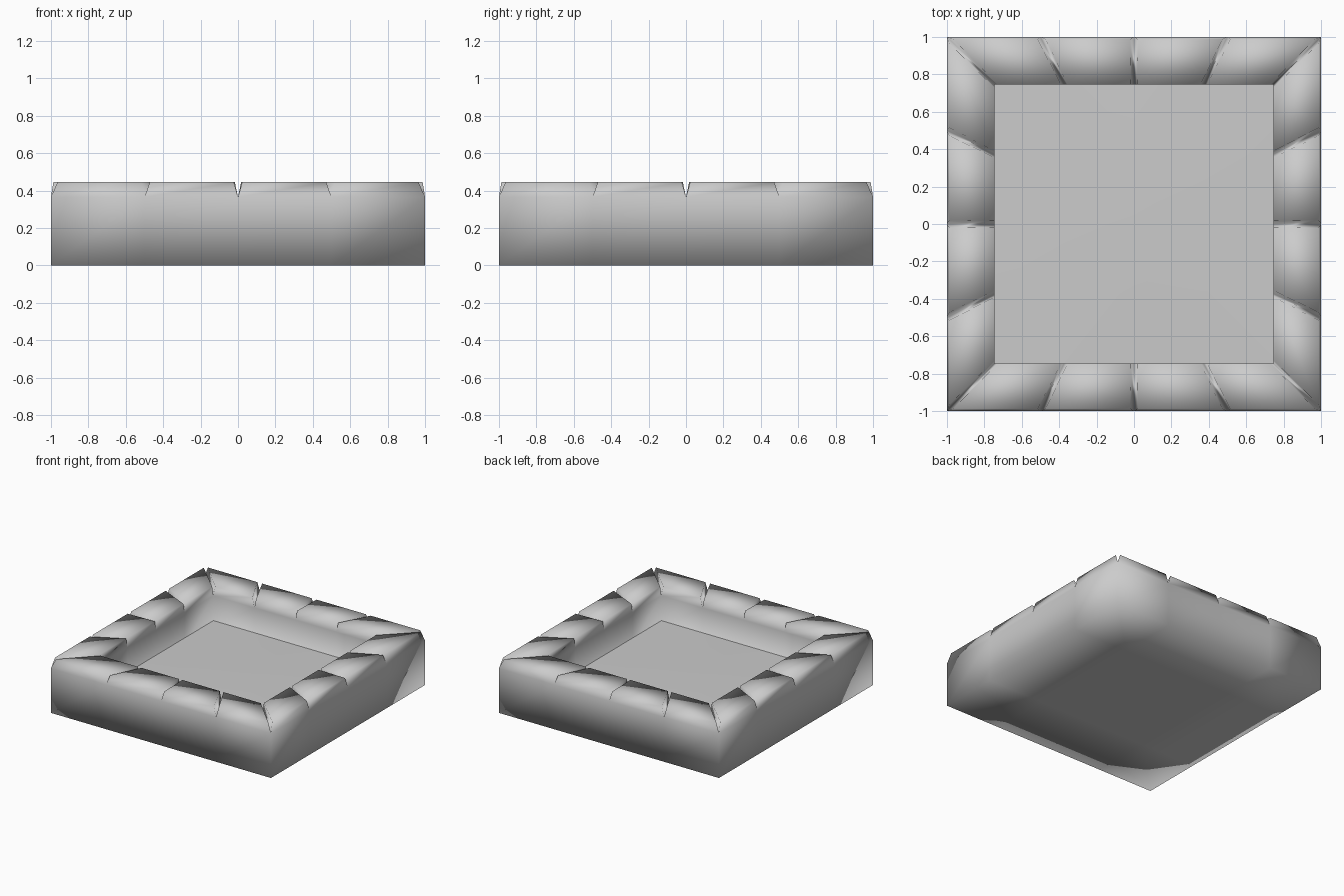
import bpy, bmesh
from mathutils import Vector

if "Cube" in bpy.data.objects:
    bpy.data.objects.remove(bpy.data.objects["Cube"])

WALL_H, TOP_H, FLOOR_H, BED_H = 0.365, 0.445, 0.16, 0.10
INNER = 0.745          # half width of the inside opening
GAP = 0.045            # share of each stone's length tapered off per end
LEAN = 0.05            # share of its depth tapered off outside


def square_ring(half, z):
    """Sixteen points anticlockwise round a square, four to a side."""
    pts = []
    corners = [(-1, -1), (1, -1), (1, 1), (-1, 1)]
    for i in range(4):
        a, b = Vector(corners[i]), Vector(corners[(i + 1) % 4])
        for k in range(4):
            p = a.lerp(b, k / 4) * half
            pts.append((p.x, p.y, z))
    return pts


def finish(bm, name):
    for f in bm.faces:
        f.smooth = True
    mesh = bpy.data.meshes.new(name)
    bm.to_mesh(mesh)
    bm.free()
    obj = bpy.data.objects.new(name, mesh)
    bpy.context.collection.objects.link(obj)


def grid(bm, size, z):
    return bmesh.ops.create_grid(bm, x_segments=4, y_segments=4, size=size)["verts"], z


# Underside, and the bed below the filling
bm = bmesh.new()
bmesh.ops.create_grid(bm, x_segments=4, y_segments=4, size=1)
bmesh.ops.reverse_faces(bm, faces=bm.faces[:])
bed = bmesh.ops.create_grid(bm, x_segments=4, y_segments=4, size=INNER)["verts"]
for v in bed:
    v.co.z = BED_H

# Walls with the capping stones growing out of the top
rings = [[bm.verts.new(p) for p in square_ring(h, z)] for h, z in
         ((1, 0), (1, WALL_H), (INNER, WALL_H), (INNER, BED_H))]
rise = Vector((0, 0, TOP_H - WALL_H))
for i in range(16):
    j = (i + 1) % 16
    for a, b in ((0, 1), (2, 3)):
        bm.faces.new((rings[a][i], rings[a][j], rings[b][j], rings[b][i]))
    # Tapered stone, its inner side staying upright
    base = [rings[1][i], rings[1][j], rings[2][j], rings[2][i]]
    o1, o2, i2, i1 = (v.co.copy() for v in base)
    p1, p2 = o1.lerp(i1, LEAN), o2.lerp(i2, LEAN)
    coords = (p1.lerp(p2, GAP), p2.lerp(p1, GAP), i2.lerp(i1, GAP), i1.lerp(i2, GAP))
    top = [bm.verts.new(c + rise) for c in coords]
    bm.faces.new(top)
    for k in range(4):
        m = (k + 1) % 4
        bm.faces.new((base[k], base[m], top[m], top[k]))
bmesh.ops.remove_doubles(bm, verts=bm.verts[:], dist=0.001)
finish(bm, "stone_wall")

# Sunken filling, very slightly mounded
bm = bmesh.new()
bmesh.ops.create_grid(bm, x_segments=4, y_segments=4, size=INNER)
for v in bm.verts:
    r = max(abs(v.co.x), abs(v.co.y)) / INNER
    v.co.z = FLOOR_H + 0.015 * (1 - r)
finish(bm, "floor")
